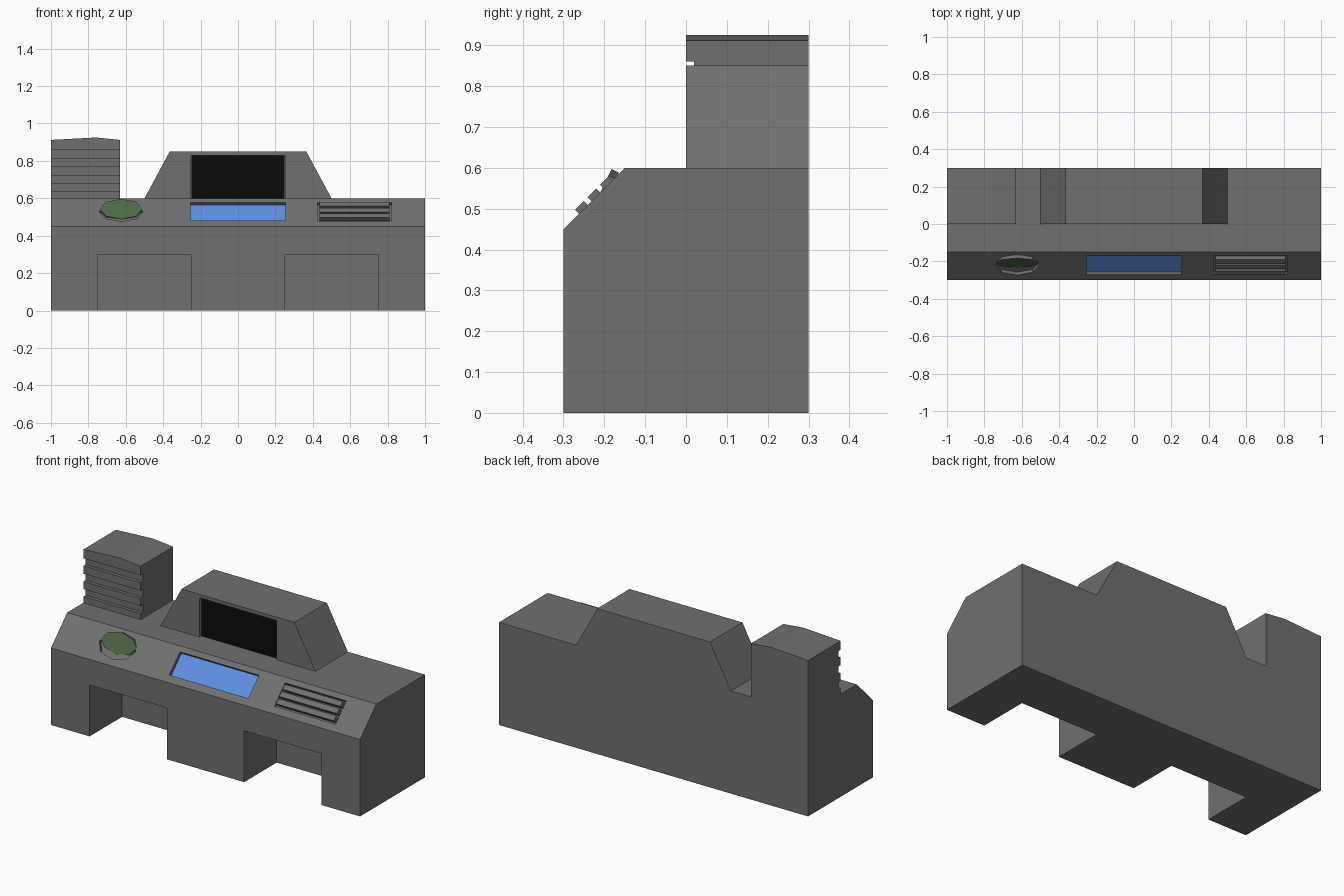
import bpy, bmesh, math
from mathutils import Matrix, Vector

if "Cube" in bpy.data.objects:
    bpy.data.objects.remove(bpy.data.objects["Cube"])


def srgb(r, g, b):
    return [((c / 255 + 0.055) / 1.055) ** 2.4 if c > 10 else c / 255 / 12.92 for c in (r, g, b)] + [1]


def material(name, rgb):
    m = bpy.data.materials.new(name)
    m.diffuse_color = srgb(*rgb)
    m.use_nodes = True
    m.node_tree.nodes["Principled BSDF"].inputs["Base Color"].default_value = m.diffuse_color
    return m


GREY = material("hull grey", (112, 112, 112))
BLACK = material("screen black", (10, 10, 10))
BLUE = material("display blue", (92, 143, 224))
GREEN = material("radar green", (76, 106, 67))


def make(name, bm, mat):
    bmesh.ops.recalc_face_normals(bm, faces=bm.faces)
    me = bpy.data.meshes.new(name)
    bm.to_mesh(me)
    bm.free()
    me.materials.append(mat)
    ob = bpy.data.objects.new(name, me)
    bpy.context.collection.objects.link(ob)
    return ob


def prism(name, points, offset, mat=GREY, matrix=None):
    """Extrude a flat outline of 3D points by an offset."""
    bm = bmesh.new()
    face = bm.faces.new([bm.verts.new(p) for p in points])
    ext = bmesh.ops.extrude_face_region(bm, geom=[face])
    bmesh.ops.translate(bm, vec=offset, verts=[v for v in ext["geom"] if isinstance(v, bmesh.types.BMVert)])
    # keep the base cap so the solid is closed
    if not face.is_valid or len([f for f in bm.faces if len(f.verts) == len(points)]) < 2:
        bmesh.ops.holes_fill(bm, edges=[e for e in bm.edges if e.is_boundary], sides=0)
    if matrix:
        bm.transform(matrix)
    return make(name, bm, mat)


def box(name, x, y, z, mat=GREY, matrix=None):
    pts = [(x[0], y[0], z[0]), (x[1], y[0], z[0]), (x[1], y[1], z[0]), (x[0], y[1], z[0])]
    return prism(name, pts, (0, 0, z[1] - z[0]), mat, matrix)


def cut(ob, cutters):
    """Subtract the cutters, then remove them."""
    for c in cutters:
        c.hide_render = True
        mod = ob.modifiers.new("cut", 'BOOLEAN')
        mod.operation, mod.solver, mod.object = 'DIFFERENCE', 'EXACT', c
    bpy.context.view_layer.update()
    dg = bpy.context.evaluated_depsgraph_get()
    me = bpy.data.meshes.new_from_object(ob.evaluated_get(dg))
    ob.modifiers.clear()
    ob.data = me
    for c in cutters:
        bpy.data.objects.remove(c)


# Rear half: desk back, monitor housing and tower in one outline
outline = [(-1, 0), (1, 0), (1, .6), (.5, .6), (.365, .85), (-.365, .85),
           (-.5, .6), (-.63, .6), (-.63, .912), (-.76, .925), (-1, .912)]
rear = prism("rear_housing", [(x, 0, z) for x, z in outline], (0, .3, 0))
cutters = [box("screen_cutter", (-.25, .25), (-.1, .02), (.6, .83))]
for lo, hi in ((.636, .68), (.724, .77), (.816, .86)):  # tower grooves
    cutters.append(box("groove_cutter", (-1.1, -.56), (-.1, .02), (lo, hi)))
cut(rear, cutters)
box("main_screen", (-.249, .249), (.017, .021), (.6, .829), BLACK)

# Front half: sloped console with two knee holes
profile = [(-.3, 0), (0, 0), (0, .6), (-.15, .6), (-.3, .45)]
console = prism("front_console", [(-1, y, z) for y, z in profile], (2, 0, 0))
slope = Matrix.Translation((0, -.221, .529)) @ Matrix.Rotation(math.radians(45), 4, 'X')


def octagon(rx, ry, z):
    return [(rx * math.cos(i * math.pi / 4), ry * math.sin(i * math.pi / 4), z) for i in range(8)]


radar_x = Matrix.Translation((-.625, 0, 0))
cut(console, [
    box("knee_cutter", (-.75, -.25), (-.4, .1), (-.1, .3)),
    box("knee_cutter", (.25, .75), (-.4, .1), (-.1, .3)),
    box("display_cutter", (-.255, .255), (-.069, .069), (-.02, .1), matrix=slope),
    box("vent_cutter", (.425, .82), (-.07, .07), (-.02, .1), matrix=slope),
    prism("radar_cutter", octagon(.118, .074, -.022), (0, 0, .1), matrix=radar_x @ slope),
])

# Sunken display
box("display", (-.254, .254), (-.068, .068), (-.021, -.018), BLUE, slope)

# Vent slats standing slightly proud of the slope
for i in range(3):
    y = (i - 1) * .043
    box("vent_slat", (.435, .81), (y - .015, y + .015), (-.021, .0135), GREY, slope)

# Tilted radar dial, green on its front face only
tilt = Matrix.Translation((-.625, -.2085, .543)) @ Matrix.Rotation(math.radians(64), 4, 'X')
dial = prism("radar_dial", octagon(.115, .06, -.02), (0, 0, .02), GREY, tilt)
dial.data.materials.append(GREEN)
front = tilt.to_3x3() @ Vector((0, 0, 1))
for p in dial.data.polygons:
    p.material_index = int(p.normal.dot(front) > .9)
